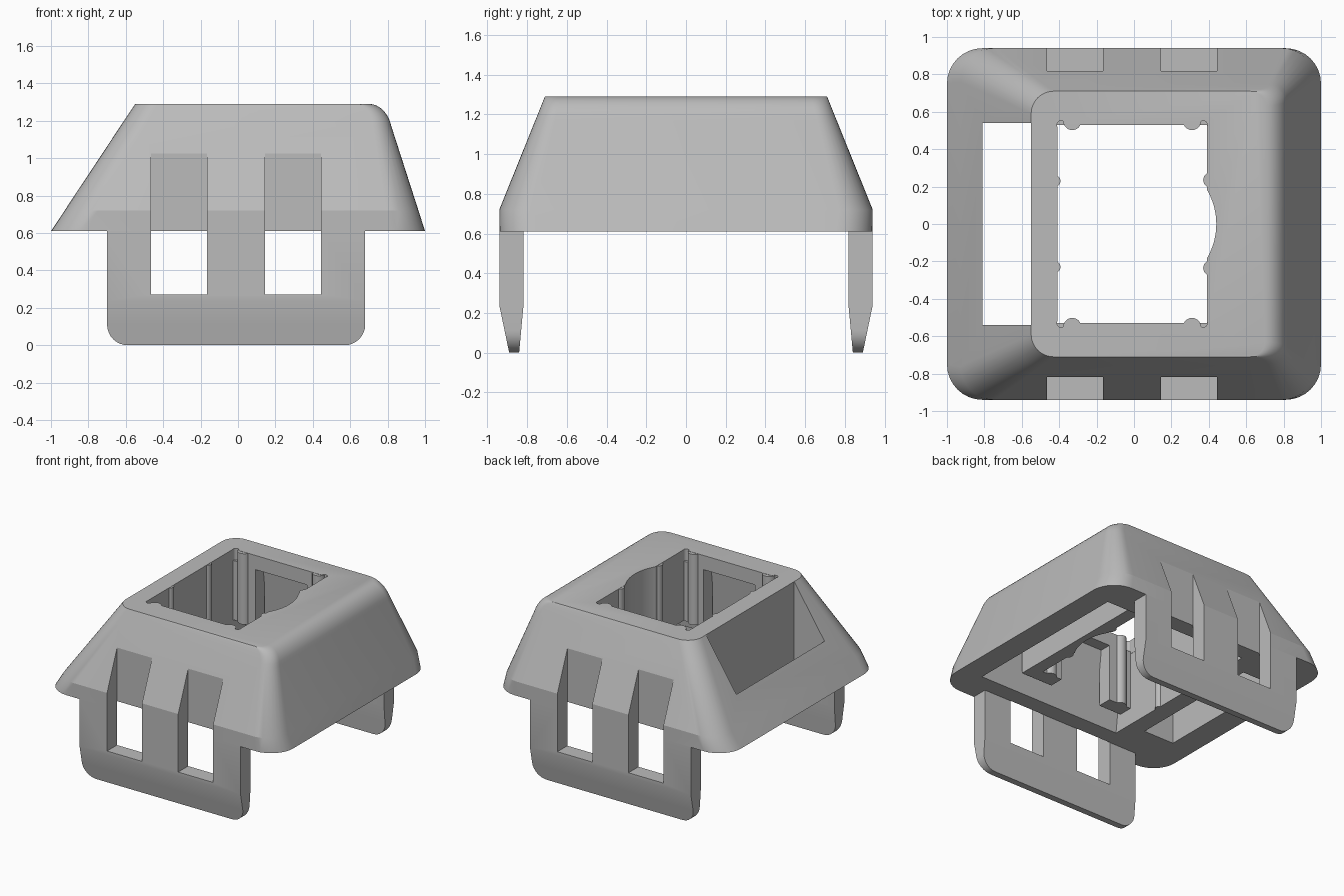
import bpy, bmesh, math

old = bpy.data.objects.get("Cube")
if old:
    bpy.data.objects.remove(old, do_unlink=True)

grey = bpy.data.materials.new("plain_grey")
grey.use_nodes = True
COLOUR = (0.5, 0.5, 0.5, 1)
grey.diffuse_color = COLOUR
grey.node_tree.nodes["Principled BSDF"].inputs["Base Color"].default_value = COLOUR


def loft(name, rings):
    """Closed solid through rings holding equal numbers of points."""
    bm = bmesh.new()
    loops = [[bm.verts.new(p) for p in ring] for ring in rings]
    n = len(loops[0])
    for a, b in zip(loops, loops[1:]):
        for i in range(n):
            j = (i + 1) % n
            bm.faces.new((a[i], a[j], b[j], b[i]))
    bm.faces.new(loops[0][::-1])
    bm.faces.new(loops[-1])
    bmesh.ops.recalc_face_normals(bm, faces=bm.faces)
    mesh = bpy.data.meshes.new(name)
    bm.to_mesh(mesh)
    bm.free()
    mesh.materials.append(grey)
    obj = bpy.data.objects.new(name, mesh)
    bpy.context.collection.objects.link(obj)
    return obj


def rect(x0, x1, y0, y1, z):
    return [(x0, y0, z), (x1, y0, z), (x1, y1, z), (x0, y1, z)]


def box(name, x0, x1, y0, y1, z0, z1):
    return loft(name, [rect(x0, x1, y0, y1, z) for z in (z0, z1)])


def rod(name, x, y, r, z0, z1, n=24):
    turn = [math.tau * i / n for i in range(n)]
    return loft(name, [[(x + r * math.cos(t), y + r * math.sin(t), z) for t in turn]
                       for z in (z0, z1)])


def rounded(x0, x1, h, r_left, r_right, z, steps=8):
    """Rectangle with rounded corners, one radius for each x side."""
    points = []
    for k, (sx, sy) in enumerate([(1, 1), (-1, 1), (-1, -1), (1, -1)]):
        r = r_right if sx > 0 else r_left
        cx = x1 - r if sx > 0 else x0 + r
        for i in range(steps + 1):
            t = (k + i / steps) * math.pi / 2
            points.append((cx + r * math.cos(t), sy * (h - r) + r * math.sin(t), z))
    return points


def cut(obj, cutters, keep=False):
    for c in cutters:
        mod = obj.modifiers.new("cut", "BOOLEAN")
        mod.operation = "DIFFERENCE"
        mod.solver = "EXACT"
        mod.object = c
        bpy.ops.object.select_all(action="DESELECT")
        bpy.context.view_layer.objects.active = obj
        obj.select_set(True)
        bpy.ops.object.modifier_apply(modifier=mod.name)
        if not keep:
            bpy.data.objects.remove(c, do_unlink=True)


def smooth(obj):
    bpy.ops.object.select_all(action="DESELECT")
    bpy.context.view_layer.objects.active = obj
    obj.select_set(True)
    bpy.ops.object.shade_smooth_by_angle(angle=math.radians(20))


BASE, SHOULDER, BEND, TOP = 0.61, 0.72, 1.17, 1.29


def body_ring(z, right):
    f = (z - BASE) / (TOP - BASE)
    h = 0.94 - 0.23 * max(0, (z - SHOULDER) / (TOP - SHOULDER))
    return rounded(-1 + 0.45 * f, right, h, 0.19 - 0.07 * f, 0.19 - 0.11 * f, z)


# Tapered housing with a rounded upper right edge
rings = [body_ring(BASE, 1), body_ring(SHOULDER, 0.965), body_ring(BEND, 0.82)]
for i in range(1, 9):
    t = math.radians(15 + 75 * i / 8)
    s = (math.sin(t) - math.sin(math.radians(15))) / (1 - math.sin(math.radians(15)))
    c = math.cos(t) / math.cos(math.radians(15))
    rings.append(body_ring(BEND + (TOP - BEND) * s, 0.70 + 0.12 * c))
housing = loft("housing", rings)

# Well, hollow underside and sloped-side pocket
bulge = rod("bulge_cutter", 0.08, 0, 0.36, 0.3, 1.6, 96)
well = [box("well_cutter", -0.41, 0.39, -0.53, 0.53, 0.3, 1.6)]
for x in (-0.39, 0.37):
    for y in (-0.53, 0.53):
        well.append(rod("relief_cutter", x, y, 0.022, 0.3, 1.6))
hollow = loft("hollow_cutter", [rect(-0.412, 0.84, -0.7, 0.7, 0.5),
                                rect(-0.412, 0.7, -0.62, 0.62, 1.18)])
pocket = box("pocket_cutter", -0.81, -0.55, -0.54, 0.54, 0.3, 1.6)
cut(housing, [hollow, pocket] + well)
cut(housing, [bulge], keep=True)

# Partition beside the well, with the curved recess
partition = box("well_partition", 0.39, 0.49, -0.62, 0.62, 0.74, 1.2)
cut(partition, [bulge])

# Clip tabs with tapered, rounded lower ends
tabs = []
R = 0.11
levels = [R * (1 - math.cos(math.pi / 2 * i / 8)) for i in range(9)] + [0.24, BASE]
for side, label in ((-1, "front"), (1, "back")):
    rings = []
    for z in levels:
        inset = R - math.sqrt(R * R - max(0, R - z) ** 2)
        f = min(1, z / 0.24)
        rings.append(rect(-0.70 + inset, 0.68 - inset,
                          side * (0.84 - 0.022 * f), side * (0.89 + 0.05 * f), z))
    tabs.append(loft(label + "_clip_tab", rings))

# Slots through the tabs and up into the housing
for tab, side in zip(tabs, (-1, 1)):
    for x0, x1 in ((-0.465, -0.165), (0.145, 0.445)):
        y0, y1 = sorted((side * 0.817, side * 1.1))
        slot = box("slot_cutter", x0, x1, y0, y1, 0.27, 1.4)
        cut(tab, [slot], keep=True)
        cut(housing, [slot])

# Corner posts and guide ribs around the well
parts = [housing, partition] + tabs
for side, label in ((-1, "front"), (1, "back")):
    for x0, x1, rib_x, hand in ((-0.45, -0.22, -0.33, "right"), (0.22, 0.49, 0.31, "left")):
        y0, y1 = sorted((side * 0.53, side * 0.64))
        name = label + "_" + hand
        parts.append(box(name + "_post", x0, x1, y0, y1, 0.74, 1.2))
        parts.append(rod(name + "_rib", rib_x, side * 0.55, 0.048, 0.74, 1.288))
    parts.append(rod(label + "_left_guide", 0.41, side * 0.235, 0.04, 0.74, 1.288))
    parts.append(rod(label + "_right_guide", -0.425, side * 0.23, 0.032, BASE, 1.288))

for part in parts:
    smooth(part)
